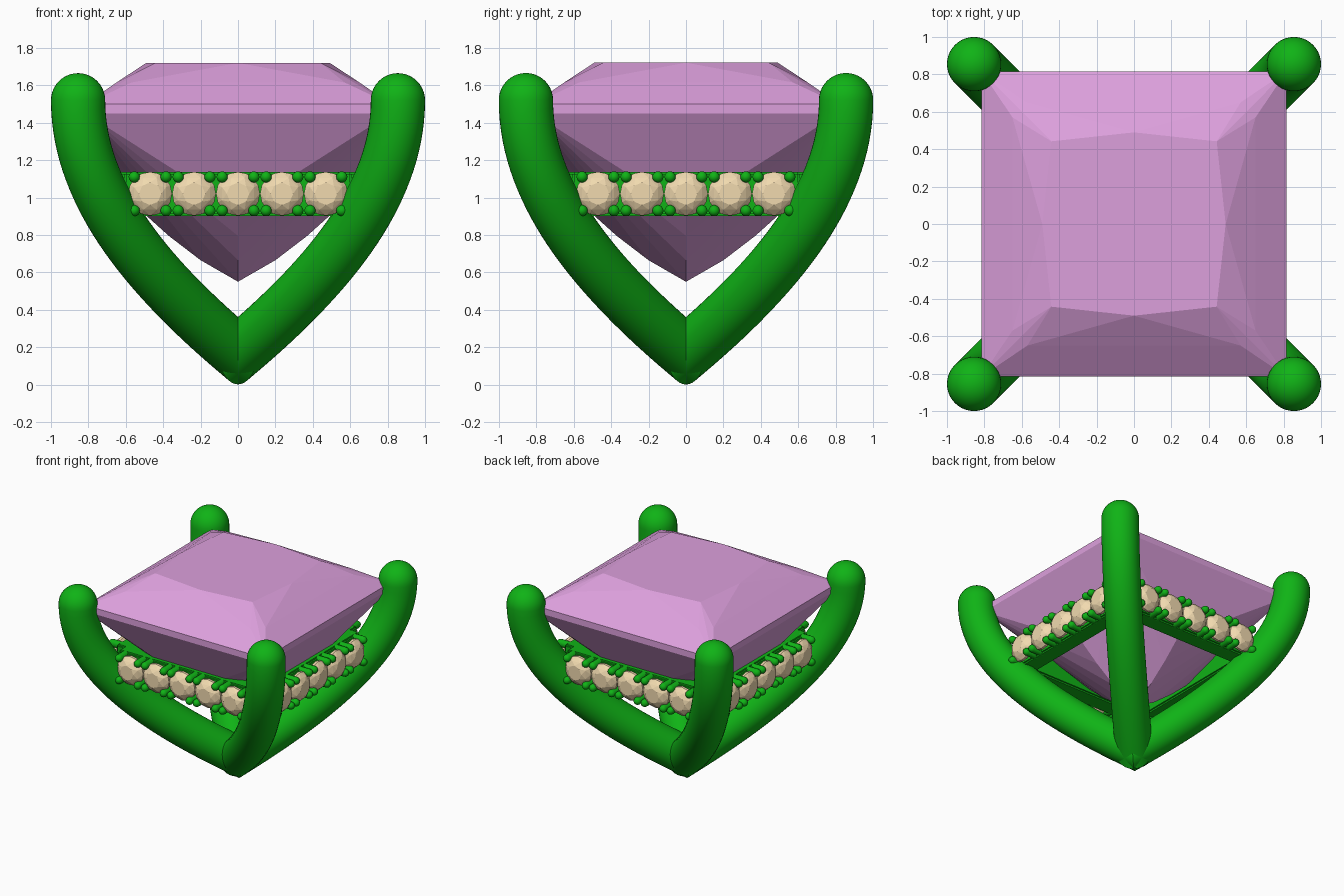
import bpy, bmesh
from math import sin, cos, pi, sqrt
from mathutils import Vector, Matrix

if "Cube" in bpy.data.objects:
    bpy.data.objects.remove(bpy.data.objects["Cube"])


def material(name, rgb):
    m = bpy.data.materials.new(name)
    m.diffuse_color = (*rgb, 1)
    m.use_nodes = True
    m.node_tree.nodes["Principled BSDF"].inputs["Base Color"].default_value = m.diffuse_color
    return m


GREEN = material("green_metal", (0.005, 0.45, 0.008))
PINK = material("pink_gem", (0.72, 0.35, 0.72))
CREAM = material("cream_gem", (0.88, 0.70, 0.43))


def finish(bm, name, mat, smooth=False):
    bmesh.ops.remove_doubles(bm, verts=bm.verts, dist=1e-5)
    bmesh.ops.recalc_face_normals(bm, faces=bm.faces)
    for f in bm.faces:
        f.smooth = smooth
    me = bpy.data.meshes.new(name)
    bm.to_mesh(me)
    bm.free()
    me.materials.append(mat)
    return me


def place(me, name, matrix=Matrix()):
    ob = bpy.data.objects.new(name, me)
    bpy.context.collection.objects.link(ob)
    ob.matrix_world = matrix
    return ob


def hull(points, name, mat):
    bm = bmesh.new()
    for p in points:
        bm.verts.new(p)
    res = bmesh.ops.convex_hull(bm, input=bm.verts)
    junk = [v for v in res["geom_interior"] if isinstance(v, bmesh.types.BMVert)]
    bmesh.ops.delete(bm, geom=junk, context='VERTS')
    bmesh.ops.dissolve_limit(bm, angle_limit=0.01, verts=bm.verts, edges=bm.edges)
    return finish(bm, name, mat)


def ring(n, r, z, phase=0.0):
    return [(r * cos(2 * pi * (i + phase) / n), r * sin(2 * pi * (i + phase) / n), z)
            for i in range(n)]


def loft(rings, name, mat):
    bm = bmesh.new()
    loops = [[bm.verts.new(p) for p in r] for r in rings]
    n = len(rings[0])
    for a, b in zip(loops, loops[1:]):
        for i in range(n):
            j = (i + 1) % n
            bm.faces.new((a[i], a[j], b[j], b[i]))
    return finish(bm, name, mat, True)


# Corner prongs: round tube swept in the diagonal plane, mitred at the centre, domed tip
R, N, STEPS = 0.145, 40, 32
side = Vector((1, -1, 0)).normalized()


def diag(s, z):
    return Vector((s, s, z))


P = [diag(0, 0.17), diag(0.45, 0.55), diag(0.855, 1.0), diag(0.855, 1.52)]


def tube_ring(c, up, r):
    return [c + side * r * cos(2 * pi * i / N) + up * r * sin(2 * pi * i / N) for i in range(N)]


rings = []
for k in range(STEPS + 1):
    t = k / STEPS
    u = 1 - t
    c = P[0] * u**3 + P[1] * 3 * u * u * t + P[2] * 3 * u * t * t + P[3] * t**3
    tan = ((P[1] - P[0]) * u * u + (P[2] - P[1]) * 2 * u * t + (P[3] - P[2]) * t * t).normalized()
    up = side.cross(tan)
    if k == 0:
        up = Vector((0, 0, 1 / up.z))
    rings.append(tube_ring(c, up, R))
for k in range(1, 11):
    a = k / 10 * pi / 2
    rings.append(tube_ring(c + tan * R * sin(a), up, R * cos(a)))
prong = loft(rings, "prong", GREEN)

# Large square-cut centre stone
pts = []
for q in range(4):
    rot = Matrix.Rotation(q * pi / 2, 3, 'Z')
    quarter = [(0.49, 0, 1.72), (0.442, 0.442, 1.72),                  # table
               (0.65, 0.57, 1.615), (0.57, 0.65, 1.615),               # crown
               (0.815, 0.815, 1.50), (0.815, 0.815, 1.45),             # girdle
               (0.52, 0, 0.93), (0.37, 0, 0.795), (0.20, 0, 0.665)]    # pavilion
    pts += [rot @ Vector(p) for p in quarter]
pts.append(Vector((0, 0, 0.55)))
place(hull(pts, "centre_stone", PINK), "centre_stone")

# Small round stone (faces local +z) and its claw
small = hull(ring(8, 0.06, 0.06) + ring(8, 0.092, 0.042, 0.5) + ring(16, 0.117, 0.012)
             + ring(16, 0.117, -0.008) + [(0, 0, -0.09)], "small_stone", CREAM)
CR = 0.03
claw = loft([ring(14, CR, -0.07)] + [ring(14, CR * cos(k * pi / 10), 0.035 + CR * sin(k * pi / 10))
                                     for k in range(6)], "claw", GREEN)

# Side rail bar
bm = bmesh.new()
bmesh.ops.create_cube(bm, size=1, matrix=Matrix.Translation((0, -0.605, 1.02))
                      @ Matrix.Diagonal((1.22, 0.15, 0.235, 1)))
bmesh.ops.bevel(bm, geom=bm.edges[:], offset=0.012, segments=2, affect='EDGES')
rail = finish(bm, "side_rail", GREEN)

# Repeat prong, rail, stones and claws around the four sides
outward = Matrix.Rotation(pi / 2, 4, 'X')
for q, label in enumerate(("front", "right", "back", "left")):
    turn = Matrix.Rotation(q * pi / 2, 4, 'Z')
    place(prong, f"{label}_prong", turn)
    place(rail, f"{label}_rail", turn)
    for i in range(5):
        x = (i - 2) * 0.235
        place(small, f"{label}_stone_{i + 1}",
              turn @ Matrix.Translation((x, -0.715, 1.02)) @ outward)
        for j, (sx, sz) in enumerate(((-1, -1), (1, -1), (-1, 1), (1, 1))):
            place(claw, f"{label}_claw_{i + 1}_{j + 1}",
                  turn @ Matrix.Translation((x + sx * 0.085, -0.715, 1.02 + sz * 0.09)) @ outward)
